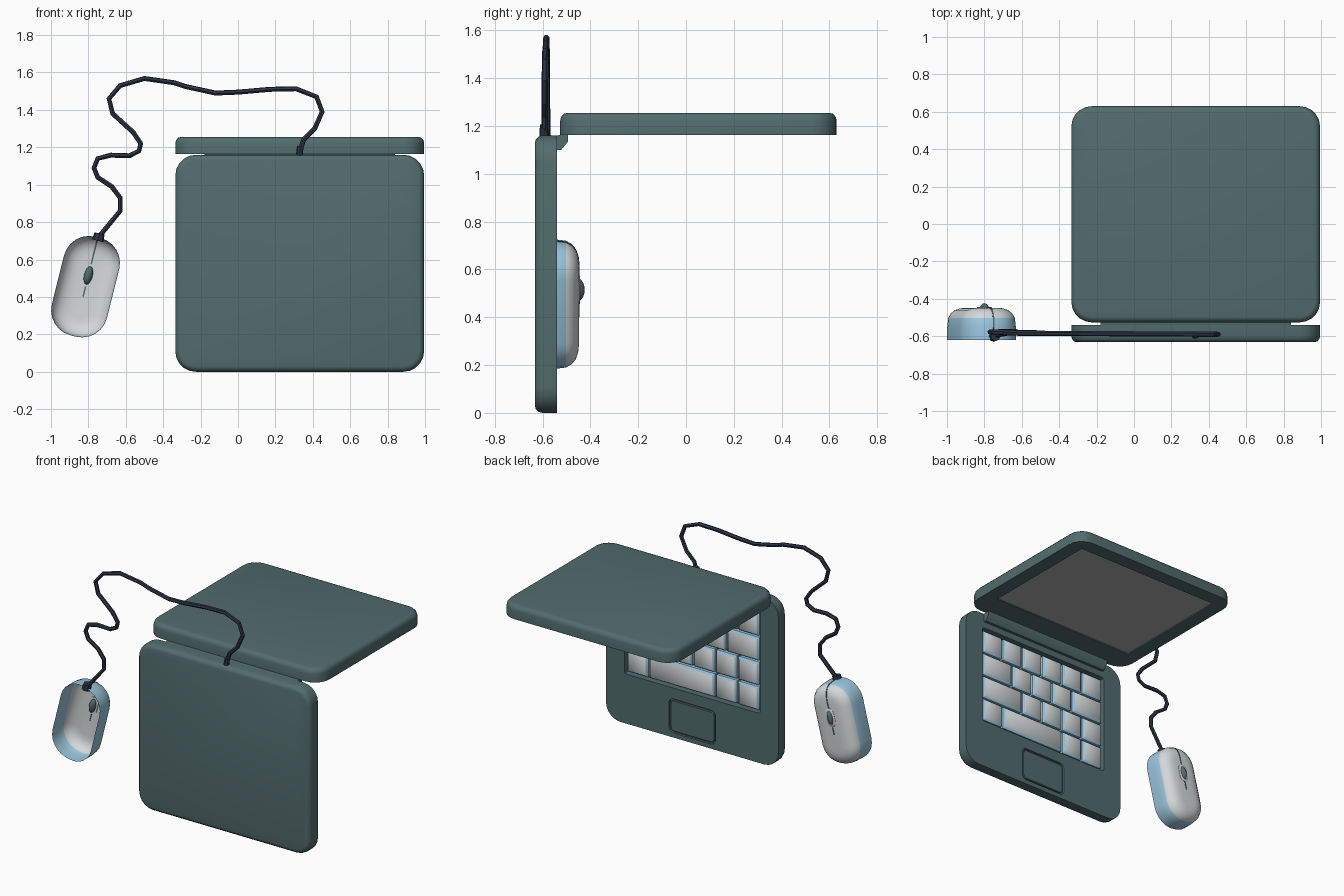
import bpy, bmesh, math
from mathutils import Matrix, Vector

if "Cube" in bpy.data.objects:
    bpy.data.objects.remove(bpy.data.objects["Cube"])


def material(name, rgb):
    m = bpy.data.materials.new(name)
    m.diffuse_color = (*rgb, 1)
    m.use_nodes = True
    m.node_tree.nodes["Principled BSDF"].inputs["Base Color"].default_value = m.diffuse_color
    return m


GREEN = material("grey green", (0.085, 0.150, 0.155))
WHITE = material("off white", (0.66, 0.69, 0.70))
BLUE = material("light blue", (0.33, 0.57, 0.74))
NAVY = material("dark navy", (0.025, 0.036, 0.062))
GREY = material("screen grey", (0.42, 0.42, 0.44))


def outline(hw, hh, r, n):
    """Rounded rectangle, n segments per corner."""
    pts = []
    for k, (sx, sy) in enumerate([(1, 1), (-1, 1), (-1, -1), (1, -1)]):
        for i in range(n + 1):
            a = math.pi / 2 * (k + i / n)
            pts.append((sx * (hw - r) + r * math.cos(a), sy * (hh - r) + r * math.sin(a)))
    return pts


def loft(name, hw, hh, r, n, profile, mats, matrix, side=lambda band: 0, cap=0, bottom=True):
    """Stack inset rounded rectangles; profile holds (inset, height) pairs."""
    bm = bmesh.new()
    rings = []
    for d, h in profile:
        pts = outline(hw - d, hh - d, max(r - d, 0.002), n)
        rings.append([bm.verts.new((x, y, h)) for x, y in pts])
    for b in range(len(rings) - 1):
        lo, hi = rings[b], rings[b + 1]
        for i in range(len(lo)):
            j = (i + 1) % len(lo)
            bm.faces.new((lo[i], lo[j], hi[j], hi[i])).material_index = side(b)
    bm.faces.new(rings[-1]).material_index = cap
    if bottom:
        bm.faces.new(rings[0][::-1])
    bm.transform(matrix)
    return finish(name, bm, mats)


def finish(name, bm, mats):
    me = bpy.data.meshes.new(name)
    bm.to_mesh(me)
    bm.free()
    for m in mats:
        me.materials.append(m)
    ob = bpy.data.objects.new(name, me)
    bpy.context.scene.collection.objects.link(ob)
    return ob


def cut(target, cutter):
    mod = target.modifiers.new("cut", 'BOOLEAN')
    mod.operation = 'DIFFERENCE'
    mod.object = cutter
    bpy.context.view_layer.objects.active = target
    bpy.ops.object.modifier_apply(modifier=mod.name)
    bpy.data.objects.remove(cutter)


def at(x, y, z, tilt=0):
    return Matrix.Translation((x, y, z)) @ Matrix.Rotation(math.radians(tilt), 4, 'X')


CX = 0.33            # laptop centre in x
FACE = -0.54         # plane of the keyboard side
SLAB = [(0, 0), (0, 0.06), (0.004, 0.075), (0.015, 0.088), (0.03, 0.092)]

# laptop base (upright) and lid (level); sharp rim inside, rounded edge outside
base = loft("laptop_base", 0.665, 0.58, 0.11, 5, SLAB, [GREEN], at(CX, FACE, 0.58, 90))
lid = loft("laptop_lid", 0.665, 0.578, 0.11, 5, SLAB, [GREEN], at(CX, 0.052, 1.163))

# recesses for keyboard, touchpad and screen
KZ, KW, KH = 0.70, 0.523, 0.355
cut(base, loft("key_cutter", KW, KH, 0.015, 2, [(0, -0.045), (0, 0.05)], [GREEN], at(CX, FACE, KZ, -90)))
cut(base, loft("pad_cutter", 0.18, 0.118, 0.035, 4, [(0, -0.014), (0, 0.05)], [GREEN], at(CX, FACE, 0.15, -90)))
cut(lid, loft("screen_cutter", 0.565, 0.435, 0.01, 2, [(0, -0.05), (0, 0.012)], [GREEN], at(CX, 0.095, 1.163)))
loft("touchpad", 0.17, 0.108, 0.028, 4, [(0, -0.02), (0, -0.006), (0.004, -0.002)],
     [GREEN], at(CX, FACE, 0.15, -90))
loft("screen", 0.563, 0.433, 0.01, 2, [(0, 0.006), (0, 0.0135)], [GREY], at(CX, 0.095, 1.163))

# keyboard rows, widths in key units, from +x to -x
rows = [(1, 1, 1, 1, 1, 1), (1.5, 1, 1, 1, 1.5), (2, 1, 1, 1, 1), (1, 3, 1, 1)]
unit, rh = (2 * KW - 0.02) / 6, (2 * KH - 0.02) / 4
for r, row in enumerate(rows):
    x = CX + 3 * unit
    z = KZ + KH - 0.01 - (r + 0.5) * rh
    for k, w in enumerate(row):
        loft(f"key_{r}_{k}", w * unit / 2 - 0.006, rh / 2 - 0.006, 0.004, 1,
             [(0, -0.046), (0, -0.014), (0.012, -0.002)], [BLUE, WHITE],
             at(x - w * unit / 2, FACE, z, -90), cap=1)
        x -= w * unit

# hinge bar: chamfered profile extruded along x
bm = bmesh.new()
prof = [(-0.56, 1.10), (-0.522, 1.10), (-0.493, 1.135), (-0.493, 1.166), (-0.56, 1.158)]
f = bm.faces.new([bm.verts.new((CX - 0.51, y, z)) for y, z in prof])
ext = bmesh.ops.extrude_face_region(bm, geom=[f])
bmesh.ops.translate(bm, vec=(1.02, 0, 0), verts=[v for v in ext['geom'] if isinstance(v, bmesh.types.BMVert)])
bmesh.ops.recalc_face_normals(bm, faces=bm.faces)
finish("hinge", bm, [GREEN])

# mouse shell: open underneath, blue side wall and white dome
MOUSE = Matrix.Translation((-0.815, -0.62, 0.455)) @ Matrix.Rotation(math.radians(14), 4, 'Y') \
    @ Matrix.Rotation(-math.pi / 2, 4, 'X')
DOME = [(0, 0), (0.0, 0.065), (0.006, 0.118), (0.02, 0.142), (0.042, 0.160), (0.07, 0.169), (0.1, 0.172)]
loft("mouse_shell", 0.152, 0.272, 0.138, 6, DOME, [BLUE, WHITE], MOUSE,
     side=lambda b: int(b > 1), cap=1, bottom=False)

# seam ribbon following the dome from the cord end past the wheel
bm = bmesh.new()
line = [(-(0.272 - d), h) for d, h in DOME] + [(0.055, 0.172)]
prev = None
for i, (y, h) in enumerate(line):
    a, b = Vector(line[max(i - 1, 0)]), Vector(line[min(i + 1, len(line) - 1)])
    t = (b - a).normalized()
    ring = []
    for s, x in [(1, -0.004), (1, 0.004), (-1, 0.004), (-1, -0.004)]:
        ring.append(bm.verts.new((x, y - t.y * s * 0.0025, h + t.x * s * 0.0025)))
    if prev:
        for k in range(4):
            bm.faces.new((prev[k], prev[(k + 1) % 4], ring[(k + 1) % 4], ring[k]))
    else:
        bm.faces.new(ring)
    prev = ring
bm.faces.new(prev[::-1])
bmesh.ops.recalc_face_normals(bm, faces=bm.faces)
bm.transform(MOUSE)
finish("mouse_seam", bm, [GREEN])

# scroll wheel and its collar
bm = bmesh.new()
bmesh.ops.create_uvsphere(bm, u_segments=16, v_segments=10, radius=1)
bm.transform(MOUSE @ Matrix.Translation((0, -0.062, 0.166)) @ Matrix.Diagonal((0.023, 0.05, 0.03, 1)))
finish("scroll_wheel", bm, [GREEN])
loft("wheel_collar", 0.033, 0.062, 0.032, 5, [(0, 0.166), (0, 0.174), (0.004, 0.177)],
     [WHITE], MOUSE @ Matrix.Translation((0, -0.062, 0)))

# cord, following a wavy path
path = [(-0.745, 0.72), (-0.63, 0.86), (-0.63, 0.93), (-0.675, 0.99), (-0.75, 1.04), (-0.77, 1.09),
        (-0.75, 1.14), (-0.68, 1.158), (-0.58, 1.155), (-0.53, 1.18), (-0.52, 1.22), (-0.56, 1.28),
        (-0.67, 1.38), (-0.69, 1.46), (-0.63, 1.53), (-0.5, 1.568), (-0.34, 1.545), (-0.28, 1.525),
        (-0.12, 1.49), (0.0, 1.495), (0.17, 1.51), (0.31, 1.513), (0.42, 1.47), (0.45, 1.39),
        (0.41, 1.30), (0.35, 1.24), (0.33, 1.17)]
cu = bpy.data.curves.new("mouse_cord", 'CURVE')
cu.dimensions = '3D'
cu.bevel_depth = 0.014
cu.bevel_resolution = 1
cu.use_fill_caps = True
sp = cu.splines.new('POLY')
sp.points.add(len(path) - 1)
sp.use_smooth = False
for i, (p, (x, z)) in enumerate(zip(sp.points, path)):
    y = -0.595 if i == 0 else -0.574 - 0.018 * i / (len(path) - 1)
    p.co = (x, y, z, 1)
cu.materials.append(NAVY)
bpy.context.scene.collection.objects.link(bpy.data.objects.new("mouse_cord", cu))

# cord collars at the mouse and at the laptop
for name, pos, rad, length, turn in [("cord_collar", (-0.745, -0.598, 0.72), 0.032, 0.04, 14),
                                     ("cord_plug", (0.33, -0.594, 1.175), 0.02, 0.06, 5)]:
    bm = bmesh.new()
    bmesh.ops.create_cone(bm, cap_ends=True, segments=8, radius1=rad, radius2=rad * 0.85, depth=length)
    bm.transform(Matrix.Translation(pos) @ Matrix.Rotation(math.radians(turn), 4, 'Y'))
    finish(name, bm, [NAVY])

# smooth shading with crisp edges
for ob in bpy.context.scene.objects:
    ob.select_set(ob.type == 'MESH')
bpy.context.view_layer.objects.active = base
bpy.ops.object.shade_smooth_by_angle(angle=math.radians(40))
